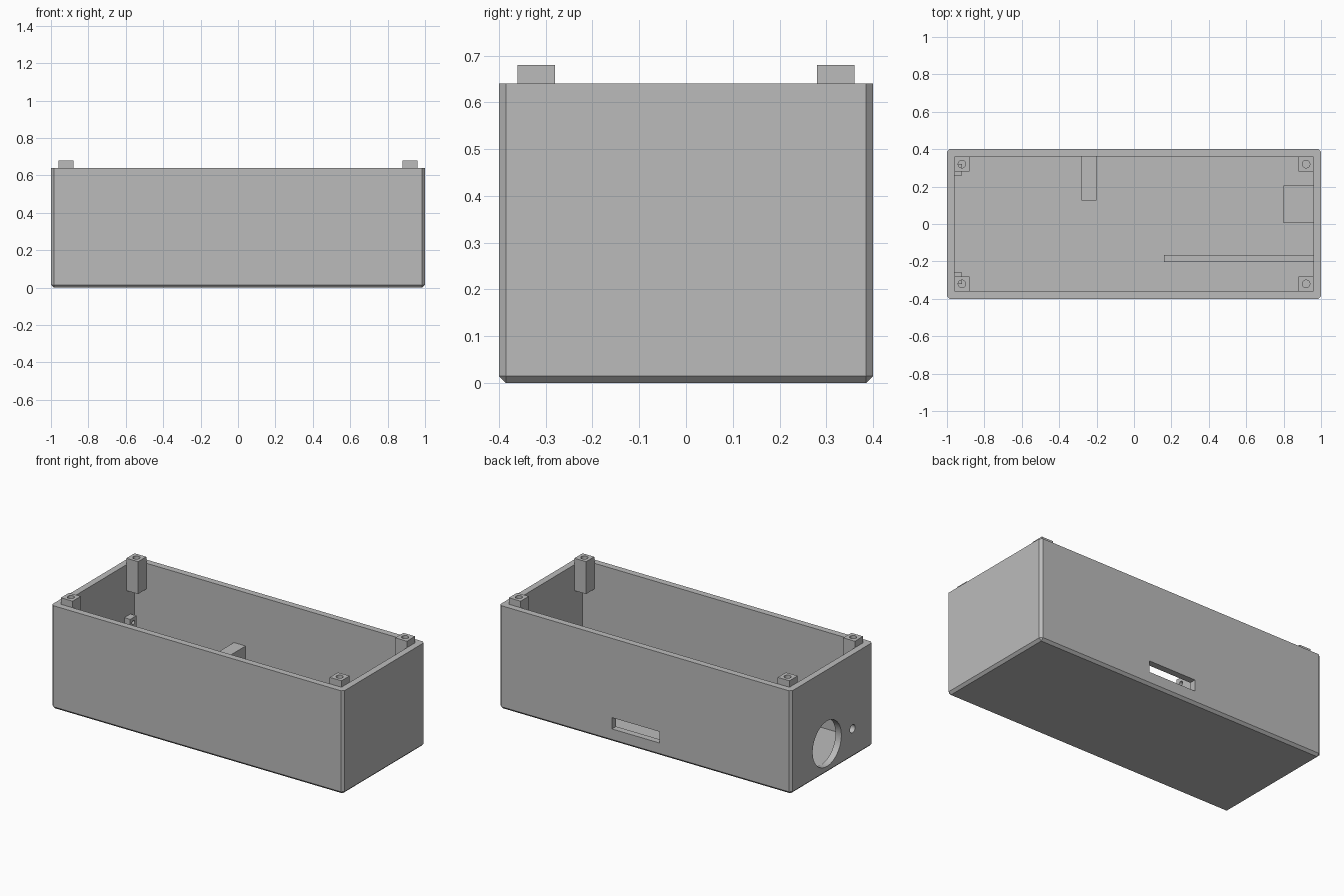
import bpy, bmesh, math
from mathutils import Matrix, Vector

cube = bpy.data.objects.get("Cube")
if cube:
    bpy.data.objects.remove(cube, do_unlink=True)

grey = bpy.data.materials.new("plain grey plastic")
grey.use_nodes = True
grey.diffuse_color = (0.5, 0.5, 0.5, 1)
grey.node_tree.nodes["Principled BSDF"].inputs["Base Color"].default_value = (0.5, 0.5, 0.5, 1)

WALL = 0.04
HX, HY, TOP = 1.0, 0.4, 0.64
IX, IY = HX - WALL, HY - WALL


def add_object(name, bm):
    mesh = bpy.data.meshes.new(name)
    bm.to_mesh(mesh)
    bm.free()
    mesh.materials.append(grey)
    obj = bpy.data.objects.new(name, mesh)
    bpy.context.collection.objects.link(obj)
    return obj


def box(name, x, y, z, chamfer=0):
    """Box from (min, max) ranges; the chamfer leaves the top rim sharp."""
    lo, hi = Vector((x[0], y[0], z[0])), Vector((x[1], y[1], z[1]))
    bm = bmesh.new()
    bmesh.ops.create_cube(bm, size=1, matrix=Matrix.Translation((lo + hi) / 2)
                          @ Matrix.Diagonal((*(hi - lo), 1)))
    if chamfer:
        edges = [e for e in bm.edges if min(v.co.z for v in e.verts) < hi.z - 0.01]
        bmesh.ops.bevel(bm, geom=edges, offset=chamfer, segments=1, affect='EDGES')
    return add_object(name, bm)


def rod(name, centre, radius, length, axis='Z', sides=32):
    turn = Matrix.Rotation(math.pi / 2, 4, 'Y') if axis == 'X' else Matrix()
    bm = bmesh.new()
    bmesh.ops.create_cone(bm, cap_ends=True, segments=sides, radius1=radius, radius2=radius,
                          depth=length, matrix=Matrix.Translation(centre) @ turn)
    return add_object(name, bm)


def cut(obj, cutter):
    """Subtract the cutter, then remove it."""
    mod = obj.modifiers.new("cut", 'BOOLEAN')
    mod.operation, mod.solver, mod.object = 'DIFFERENCE', 'EXACT', cutter
    bpy.context.view_layer.objects.active = obj
    bpy.ops.object.modifier_apply(modifier=mod.name)
    bpy.data.objects.remove(cutter, do_unlink=True)


def smooth(obj):
    bpy.ops.object.select_all(action='DESELECT')
    obj.select_set(True)
    bpy.context.view_layer.objects.active = obj
    bpy.ops.object.shade_smooth_by_angle(angle=math.radians(30))


# Open tray with chamfered outer edges
tray = box("tray", (-HX, HX), (-HY, HY), (0, TOP), chamfer=0.015)
cut(tray, box("cavity", (-IX, IX), (-IY, IY), (WALL, 1)))

# Openings: back slot, large and small round holes in the end wall
cut(tray, box("slot", (-0.1, 0.226), (0.3, 0.5), (0.08, 0.15)))
cut(tray, rod("large_hole", (-0.98, 0.05, 0.183), 0.14, 0.14, 'X', 64))
cut(tray, rod("small_hole", (-0.98, -0.2, 0.18), 0.025, 0.14, 'X'))
smooth(tray)

# Corner screw posts hanging from the rim
for sx, side in ((-1, "right"), (1, "left")):
    for sy, end in ((-1, "front"), (1, "back")):
        xs = sorted((sx * 0.88, sx * IX))
        ys = sorted((sy * 0.28, sy * IY))
        post = box(f"{end}_{side}_post", xs, ys, (0.48, 0.68))
        cut(post, rod("bore", (sx * 0.92, sy * 0.32, 0.58), 0.02, 0.4))
        smooth(post)

# Small drilled stand-offs against the end wall
for sy, end in ((-1, "front"), (1, "back")):
    ys = sorted((sy * 0.26, sy * 0.32))
    stand = box(f"{end}_standoff", (-IX, -0.92), ys, (WALL, 0.32))
    cut(stand, rod("bore", (-0.92, sy * 0.29, 0.29), 0.012, 0.06, 'X', 16))
    smooth(stand)

# Drilled bracket on the back wall
bracket = box("back_bracket", (-0.28, -0.2), (0.125, IY), (WALL, 0.31))
cut(bracket, rod("bore", (-0.2, 0.16, 0.27), 0.015, 0.1, 'X', 16))
smooth(bracket)

# Divider rib and support block on the floor
box("divider_rib", (0.16, IX), (-0.204, -0.165), (WALL, 0.26))
box("support_block", (0.8, IX), (0.005, 0.205), (WALL, 0.2))
